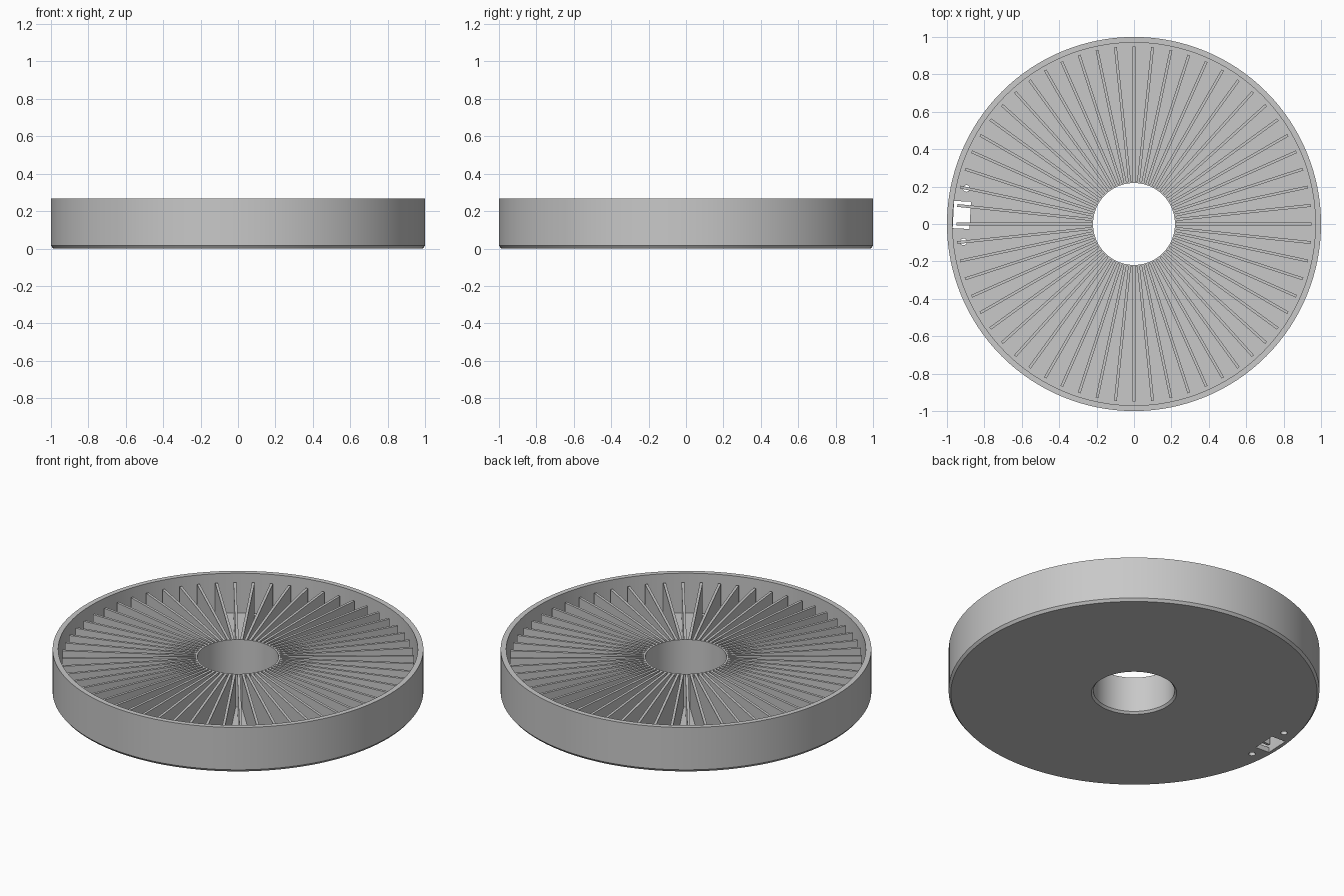
import bpy, bmesh, math
from mathutils import Matrix, Vector

cube = bpy.data.objects.get("Cube")
if cube:
    bpy.data.objects.remove(cube, do_unlink=True)

grey = bpy.data.materials.new("plain grey")
grey.use_nodes = True
grey.diffuse_color = (0.58, 0.58, 0.58, 1)
grey.node_tree.nodes["Principled BSDF"].inputs["Base Color"].default_value = grey.diffuse_color

FLOOR, FIN_TOP, RIM_TOP = 0.03, 0.222, 0.267
FIN_COUNT, SEGMENTS = 60, 128
SLOT_ANGLE = math.radians(177)


def finish(bm, name):
    bmesh.ops.recalc_face_normals(bm, faces=bm.faces)
    mesh = bpy.data.meshes.new(name)
    bm.to_mesh(mesh)
    bm.free()
    mesh.materials.append(grey)
    obj = bpy.data.objects.new(name, mesh)
    bpy.context.collection.objects.link(obj)
    return obj


def add_box(bm, low, high, angle):
    """Box between two corners, turned about the z axis."""
    low, high = Vector(low), Vector(high)
    size = high - low
    matrix = (Matrix.Rotation(angle, 4, "Z") @ Matrix.Translation((low + high) / 2)
              @ Matrix.Diagonal((*size, 1)))
    bmesh.ops.create_cube(bm, size=1, matrix=matrix)


# Dish: floor, outer wall and hub turned from one closed profile
profile = [(0.23, 0), (0.988, 0), (1, 0.015), (1, RIM_TOP), (0.97, RIM_TOP),
           (0.97, FLOOR), (0.228, FLOOR), (0.228, FIN_TOP), (0.219, FIN_TOP), (0.219, 0.012)]
bm = bmesh.new()
ring = [bm.verts.new((r, 0, z)) for r, z in profile]
edges = [bm.edges.new((v, ring[i - 1])) for i, v in enumerate(ring)]
bmesh.ops.spin(bm, geom=ring + edges, cent=(0, 0, 0), axis=(0, 0, 1),
               angle=math.tau, steps=SEGMENTS, use_merge=True)
bmesh.ops.remove_doubles(bm, verts=bm.verts, dist=0.0001)
dish = finish(bm, "dish")

# Slot and two screw holes through the floor
bm = bmesh.new()
add_box(bm, (0.877, -0.073, -0.1), (0.967, 0.073, 0.1), SLOT_ANGLE)
for side in (-1, 1):
    place = Matrix.Rotation(SLOT_ANGLE, 4, "Z") @ Matrix.Translation((0.905, side * 0.143, 0))
    bmesh.ops.create_cone(bm, cap_ends=True, segments=24, radius1=0.018, radius2=0.018,
                          depth=0.2, matrix=place)
cutter = finish(bm, "floor_cutter")
cutter.hide_render = True
cut = dish.modifiers.new("floor openings", "BOOLEAN")
cut.operation = "DIFFERENCE"
cut.solver = "EXACT"
cut.object = cutter
bpy.context.view_layer.objects.active = dish
dish.select_set(True)
bpy.ops.object.modifier_apply(modifier=cut.name)
bpy.data.objects.remove(cutter, do_unlink=True)
bpy.ops.object.shade_smooth_by_angle(angle=math.radians(30))

# Radial fins standing on the floor
bm = bmesh.new()
for i in range(FIN_COUNT):
    add_box(bm, (0.225, -0.0075, FLOOR - 0.001), (0.95, 0.0075, FIN_TOP),
            math.tau * i / FIN_COUNT)
finish(bm, "radial_fins")
